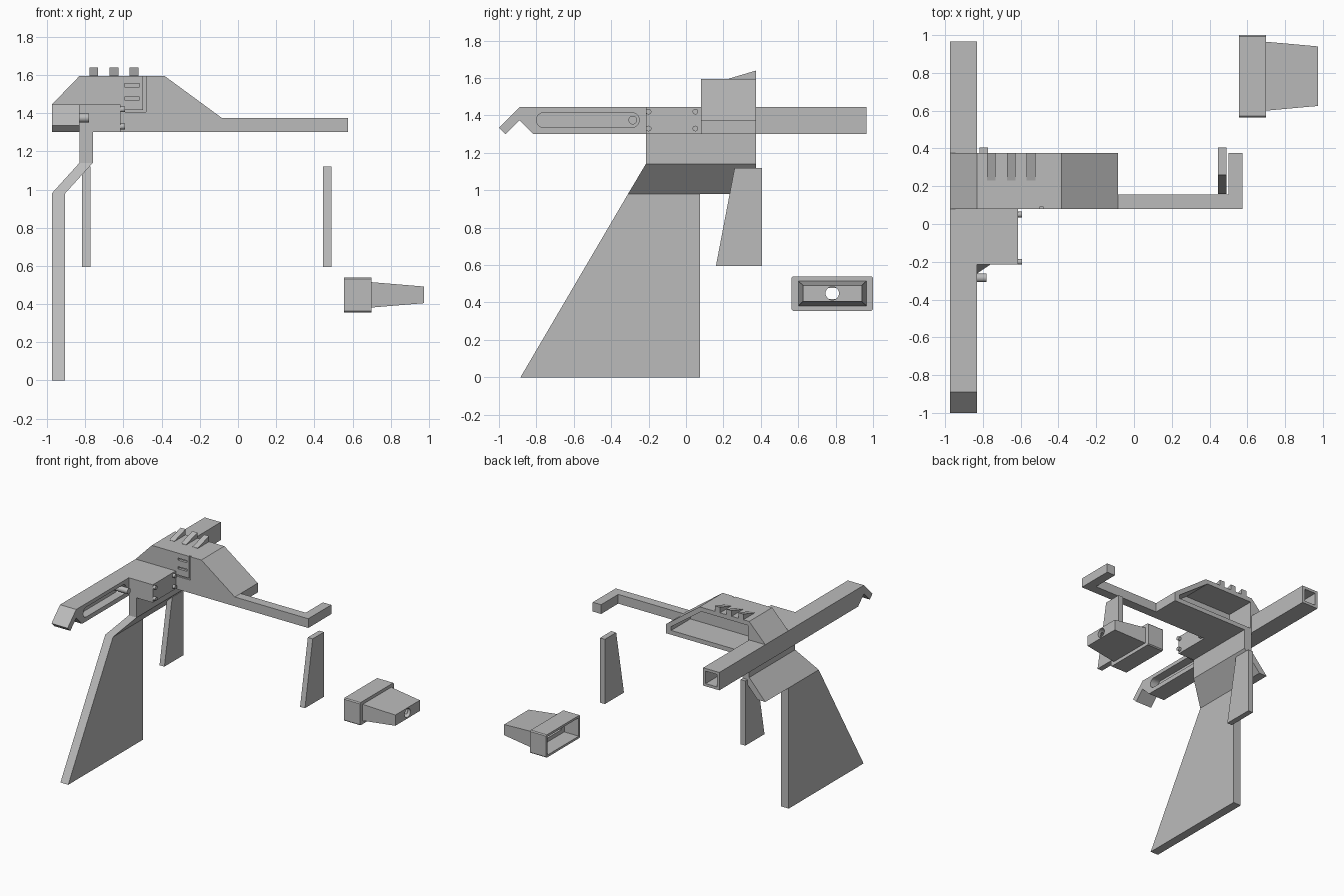
import bpy, bmesh
from math import cos, sin, pi

cube = bpy.data.objects.get("Cube")
if cube:
    bpy.data.objects.remove(cube)

grey = bpy.data.materials.new("plain_grey")
grey.use_nodes = True
grey.diffuse_color = (0.5, 0.5, 0.5, 1)
grey.node_tree.nodes["Principled BSDF"].inputs["Base Color"].default_value = (0.5, 0.5, 0.5, 1)


def loft(name, rings):
    """Skin a closed solid through matching rings of points."""
    bm = bmesh.new()
    loops = [[bm.verts.new(p) for p in ring] for ring in rings]
    n = len(loops[0])
    for a, b in zip(loops, loops[1:]):
        for i in range(n):
            j = (i + 1) % n
            bm.faces.new((a[i], a[j], b[j], b[i]))
    bm.faces.new(loops[0])
    bm.faces.new(loops[-1])
    bmesh.ops.recalc_face_normals(bm, faces=bm.faces)
    mesh = bpy.data.meshes.new(name)
    bm.to_mesh(mesh)
    bm.free()
    mesh.materials.append(grey)
    ob = bpy.data.objects.new(name, mesh)
    bpy.context.collection.objects.link(ob)
    return ob


def place(axis, p, d):
    return {"x": (d, p[0], p[1]), "y": (p[0], d, p[1]), "z": (p[0], p[1], d)}[axis]


def prism(name, axis, profile, a, b):
    return loft(name, [[place(axis, p, d) for p in profile] for d in (a, b)])


def rect(u0, u1, v0, v1):
    return [(u0, v0), (u1, v0), (u1, v1), (u0, v1)]


def taper(name, axis, *sections):
    """Loft through rectangles given as (position, u0, u1, v0, v1)."""
    return loft(name, [[place(axis, p, s[0]) for p in rect(*s[1:])] for s in sections])


def box(name, x0, x1, y0, y1, z0, z1):
    return prism(name, "z", rect(x0, x1, y0, y1), z0, z1)


def pill(u0, u1, v, r, n=12):
    """Stadium outline, or a circle when u0 equals u1."""
    right = [(u1 + r * cos(-pi / 2 + pi * i / n), v + r * sin(-pi / 2 + pi * i / n)) for i in range(n + 1)]
    left = [(u0 - r * cos(-pi / 2 + pi * i / n), v - r * sin(-pi / 2 + pi * i / n)) for i in range(n + 1)]
    if u0 == u1:
        right, left = right[:-1], left[:-1]
    return right + left


def rod(name, y, z, r, x0, x1):
    ob = prism(name, "x", pill(y, y, z, r), x0, x1)
    for f in ob.data.polygons:
        f.use_smooth = len(f.vertices) == 4
    ob.data.set_sharp_from_angle(angle=pi / 6)
    return ob


def bake(ob):
    """Replace the mesh by its modified result."""
    deps = bpy.context.evaluated_depsgraph_get()
    mesh = bpy.data.meshes.new_from_object(ob.evaluated_get(deps))
    ob.modifiers.clear()
    ob.data = mesh


def cut(ob, *cutters):
    for c in cutters:
        mod = ob.modifiers.new("cut", "BOOLEAN")
        mod.operation = "DIFFERENCE"
        mod.solver = "EXACT"
        mod.object = c
        bake(ob)
        bpy.data.objects.remove(c)


# Long side arm with hooked tip, open rear end and side slot
arm = prism("side_arm", "x", [(0.965, 1.30), (0.965, 1.445), (-0.89, 1.445), (-1.0, 1.335),
                              (-0.965, 1.30), (-0.89, 1.375), (-0.815, 1.30)], -0.975, -0.83)
cut(arm,
    box("cutter", -0.953, -0.852, 0.4, 1.1, 1.322, 1.423),
    prism("cutter", "x", pill(-0.76, -0.29, 1.375, 0.04), -0.90, -0.8))
rod("slot_peg", -0.285, 1.375, 0.023, -0.91, -0.78)

# Side block with four screws
box("side_block", -0.83, -0.615, -0.215, 0.08, 1.30, 1.445)
for y in (-0.2, 0.05):
    for z in (1.33, 1.42):
        rod("block_screw", y, z, 0.015, -0.62, -0.593)

# Main body, hollow from behind, with engraved front panel
body = prism("main_body", "y", [(-0.975, 1.30), (-0.975, 1.445), (-0.83, 1.595), (-0.385, 1.595),
                                (-0.085, 1.375), (-0.085, 1.30)], 0.08, 0.375)
cut(body,
    prism("cutter", "y", [(-0.82, 1.335), (-0.82, 1.56), (-0.40, 1.56), (-0.13, 1.365), (-0.13, 1.335)], 0.13, 0.5),
    prism("cutter", "y", [(-0.615, 1.405), (-0.483, 1.405), (-0.483, 1.62), (-0.498, 1.62),
                          (-0.498, 1.417), (-0.615, 1.417)], 0.0, 0.092),
    box("cutter", -0.595, -0.515, 0, 0.1, 1.538, 1.555),
    box("cutter", -0.595, -0.515, 0, 0.1, 1.468, 1.485))

# Wedge fins on top
for x in (-0.755, -0.65, -0.545):
    prism("top_fin", "x", [(0.23, 1.59), (0.23, 1.597), (0.375, 1.64), (0.375, 1.59)], x - 0.023, x + 0.023)

# Thin cross bar with a turned end
prism("cross_bar", "z", [(-0.085, 0.08), (0.575, 0.08), (0.575, 0.375), (0.50, 0.375),
                         (0.50, 0.155), (-0.085, 0.155)], 1.30, 1.375)

# Bent bracket and tall leg panel
taper("leg_bracket", "z", (1.30, -0.83, -0.76, -0.215, 0.375), (1.14, -0.83, -0.76, -0.215, 0.375),
      (0.98, -0.975, -0.905, -0.31, 0.375))
taper("leg_panel", "z", (0.98, -0.975, -0.905, -0.31, 0.075), (0, -0.975, -0.905, -0.885, 0.075))

# Two hanging blades
for x in (-0.795, 0.467):
    prism("hanging_blade", "x", [(0.26, 1.12), (0.405, 1.12), (0.405, 0.595), (0.16, 0.595)], x - 0.022, x + 0.022)

# Detached nozzle: hollow collar and tapering snout with a round hole
collar = box("nozzle_collar", 0.555, 0.70, 0.565, 1.0, 0.355, 0.54)
bevel = collar.modifiers.new("bevel", "BEVEL")
bevel.width = 0.008
bevel.segments = 1
bevel.limit_method = "WEIGHT"
weights = collar.data.attributes.new("bevel_weight_edge", "FLOAT", "EDGE")
for e in collar.data.edges:
    a, b = (collar.data.vertices[i].co for i in e.vertices)
    weights.data[e.index].value = 1.0 if abs(a.x - b.x) > 0.1 else 0.0
bake(collar)
cut(collar,
    box("cutter", 0.5, 0.685, 0.583, 0.982, 0.373, 0.522),
    box("cutter", 0.6, 0.8, 0.62, 0.945, 0.405, 0.495))
snout = taper("nozzle_snout", "x", (0.698, 0.60, 0.965, 0.382, 0.515), (0.975, 0.625, 0.94, 0.405, 0.492))
cut(snout,
    taper("cutter", "x", (0.69, 0.62, 0.945, 0.402, 0.495), (0.95, 0.643, 0.922, 0.423, 0.474)),
    prism("cutter", "x", pill(0.782, 0.782, 0.449, 0.036), 0.9, 1.0))
